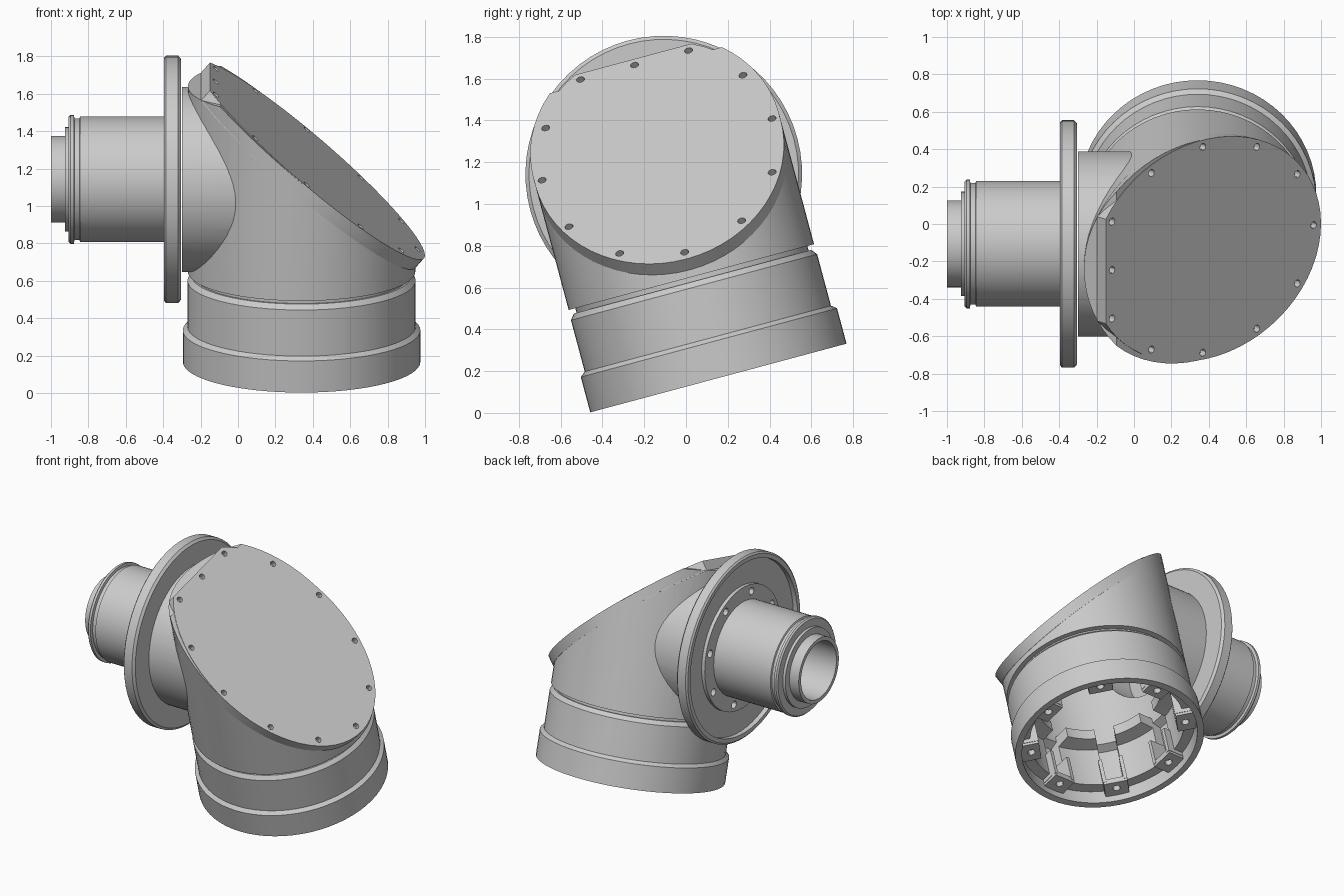
import bpy, bmesh
from math import radians, cos, sin, tau
from mathutils import Matrix, Vector

cube = bpy.data.objects.get("Cube")
if cube:
    bpy.data.objects.remove(cube, do_unlink=True)

grey = bpy.data.materials.new("plain grey")
grey.use_nodes = True
grey.diffuse_color = (0.6, 0.6, 0.6, 1)
grey.node_tree.nodes["Principled BSDF"].inputs["Base Color"].default_value = (0.6, 0.6, 0.6, 1)

# Shared frames: the leaning body, the sideways outlet and the slanted cover
LEAN = Matrix.Translation((0.34, 0.155, 0.167)) @ Matrix.Rotation(radians(15), 4, 'X')
SIDE = Matrix.Translation((-0.34, 0, 1.01)) @ Matrix.Rotation(radians(-90), 4, 'Y')
COVER = Matrix.Translation((0.048, 0, 1.116)) @ Matrix.Rotation(radians(40.7), 4, 'Y')
SEG = 64


def finish(bm, name):
    bmesh.ops.recalc_face_normals(bm, faces=bm.faces[:])
    mesh = bpy.data.meshes.new(name)
    bm.to_mesh(mesh)
    bm.free()
    mesh.materials.append(grey)
    ob = bpy.data.objects.new(name, mesh)
    bpy.context.collection.objects.link(ob)
    ob.matrix_world = LEAN
    return ob


def add_cyl(bm, r, low, high, frame=Matrix(), seg=SEG):
    m = frame @ Matrix.Translation((0, 0, (low + high) / 2))
    bmesh.ops.create_cone(bm, cap_ends=True, segments=seg, radius1=r, radius2=r,
                          depth=high - low, matrix=m)


def add_box(bm, size, centre, frame=Matrix()):
    m = frame @ Matrix.Translation(centre) @ Matrix.Diagonal((*size, 1))
    bmesh.ops.create_cube(bm, size=1, matrix=m)


def slice_off(bm, frame, point, normal):
    res = bmesh.ops.bisect_plane(bm, geom=bm.verts[:] + bm.edges[:] + bm.faces[:],
                                 plane_co=frame @ Vector(point),
                                 plane_no=frame.to_3x3() @ Vector(normal), clear_outer=True)
    edges = [e for e in res["geom_cut"] if isinstance(e, bmesh.types.BMEdge)]
    bmesh.ops.contextual_create(bm, geom=edges)


def lathe(name, profile, frame=Matrix()):
    bm = bmesh.new()
    vs = [bm.verts.new((r, 0, h)) for r, h in profile]
    es = [bm.edges.new((vs[i - 1], vs[i])) for i in range(len(vs))]
    bmesh.ops.spin(bm, geom=vs + es, cent=(0, 0, 0), axis=(0, 0, 1), angle=tau, steps=SEG)
    bmesh.ops.remove_doubles(bm, verts=bm.verts[:], dist=0.0005)
    bmesh.ops.transform(bm, matrix=frame, verts=bm.verts[:])
    return finish(bm, name)


def combine(ob, tool, operation='DIFFERENCE'):
    tool.hide_render = True
    mod = ob.modifiers.new("combine", 'BOOLEAN')
    mod.operation, mod.solver, mod.object = operation, 'EXACT', tool
    bpy.context.view_layer.update()
    mesh = bpy.data.meshes.new_from_object(ob.evaluated_get(bpy.context.evaluated_depsgraph_get()))
    ob.modifiers.clear()
    ob.data = mesh
    bpy.data.objects.remove(tool, do_unlink=True)


def body_solid(name, r, low, high, inset):
    bm = bmesh.new()
    add_cyl(bm, r, low, high)
    slice_off(bm, COVER, (0, 0, -inset), (0, 0, 1))
    return finish(bm, name)


# Hollow main body, level at the top of its slant, with the neck for the side outlet
body = body_solid("main_body", 0.608, 0.5, 1.525, 0.004)
bm = bmesh.new()
add_cyl(bm, 0.495, -0.035, 0.3, SIDE)
for v in bm.verts:
    if v.co.x > -0.5:
        v.co.x = min(-0.29, 0.6 - (v.co.z - 0.59) / 0.859)
combine(body, finish(bm, "neck"), 'UNION')
combine(body, body_solid("body_bore", 0.53, 0.3, 1.42, 0.1))
bm = bmesh.new()
add_cyl(bm, 0.3, -0.1, 0.35, SIDE)
combine(body, finish(bm, "outlet_bore"))

# Slanted cover plate with a straight top edge and bolt holes
bm = bmesh.new()
add_cyl(bm, 1, -0.072, 0, COVER @ Matrix.Diagonal((0.807, 0.608, 1, 1)))
slice_off(bm, COVER, (-0.71, 0, 0), (-1, 0, 0))
cover = finish(bm, "cover_plate")
half = [radians(a) for a in (32, 62, 92, 121, 152)]
spots = [(0.755 * cos(a), s * 0.57 * sin(a)) for a in half for s in (-1, 1)]
bm = bmesh.new()
for x, y in spots + [(0.755, 0), (-0.667, 0)]:
    add_cyl(bm, 0.02, -0.04, 0.02, COVER @ Matrix.Translation((x, y, 0)), 12)
combine(body, finish(bm.copy(), "body_holes"))
combine(cover, finish(bm, "cover_holes"))

# Stepped base collar
lathe("base_collar", [(0.635, 0), (0.635, 0.175), (0.61, 0.195), (0.61, 0.45), (0.588, 0.477),
                      (0.575, 0.477), (0.575, 0.51), (0.53, 0.51), (0.53, 0.46),
                      (0.59, 0.44), (0.59, 0)])

# Side outlet: flange, recessed face, boss and stepped pipe
outlet = lathe("side_outlet", [
    (0.205, 1.0), (0.232, 1.0), (0.232, 0.925), (0.28, 0.925), (0.28, 0.905), (0.335, 0.905),
    (0.345, 0.895), (0.345, 0.878), (0.325, 0.874), (0.325, 0.848), (0.336, 0.844),
    (0.336, 0.385), (0.44, 0.385), (0.44, 0.36), (0.62, 0.36), (0.62, 0.395), (0.65, 0.395),
    (0.662, 0.385), (0.662, 0.32), (0.645, 0.305), (0.205, 0.305)], SIDE)
bm = bmesh.new()
for i in range(8):
    spot = Matrix.Rotation(tau * i / 8, 4, 'Z') @ Matrix.Translation((0.39, 0, 0))
    add_cyl(bm, 0.027, 0.34, 0.42, SIDE @ spot, 12)
combine(outlet, finish(bm, "boss_holes"))

# Notched inner ring with an inward lip
ring = lathe("inner_ring", [(0.592, 0.1), (0.592, 0.44), (0.53, 0.46), (0.53, 0.5), (0.42, 0.5),
                            (0.42, 0.42), (0.52, 0.41), (0.52, 0.1)])
turns = [Matrix.Rotation(tau * i / 8, 4, 'Z') for i in range(8)]
bm = bmesh.new()
for t in turns:
    add_box(bm, (0.3, 0.13, 0.6), (0.5, 0, 0.25), t)
combine(ring, finish(bm, "ring_notches"))

# Bolted tabs with side cheeks in the notches
bm = bmesh.new()
for t in turns:
    add_box(bm, (0.13, 0.16, 0.04), (0.527, 0, 0.07), t)
tabs = finish(bm, "bolt_tabs")
bm = bmesh.new()
for t in turns:
    add_cyl(bm, 0.025, 0.02, 0.15, t @ Matrix.Translation((0.52, 0, 0)), 12)
combine(tabs, finish(bm, "tab_holes"))
bm = bmesh.new()
for t in turns:
    for side in (-1, 1):
        add_box(bm, (0.12, 0.025, 0.2), (0.52, side * 0.07, 0.17), t)
finish(bm, "tab_cheeks")

# Smooth curved walls, sharp rims
bpy.ops.object.select_all(action='DESELECT')
for ob in bpy.context.scene.objects:
    if ob.type == 'MESH':
        ob.select_set(True)
        bpy.context.view_layer.objects.active = ob
bpy.ops.object.shade_smooth_by_angle(angle=radians(30))
